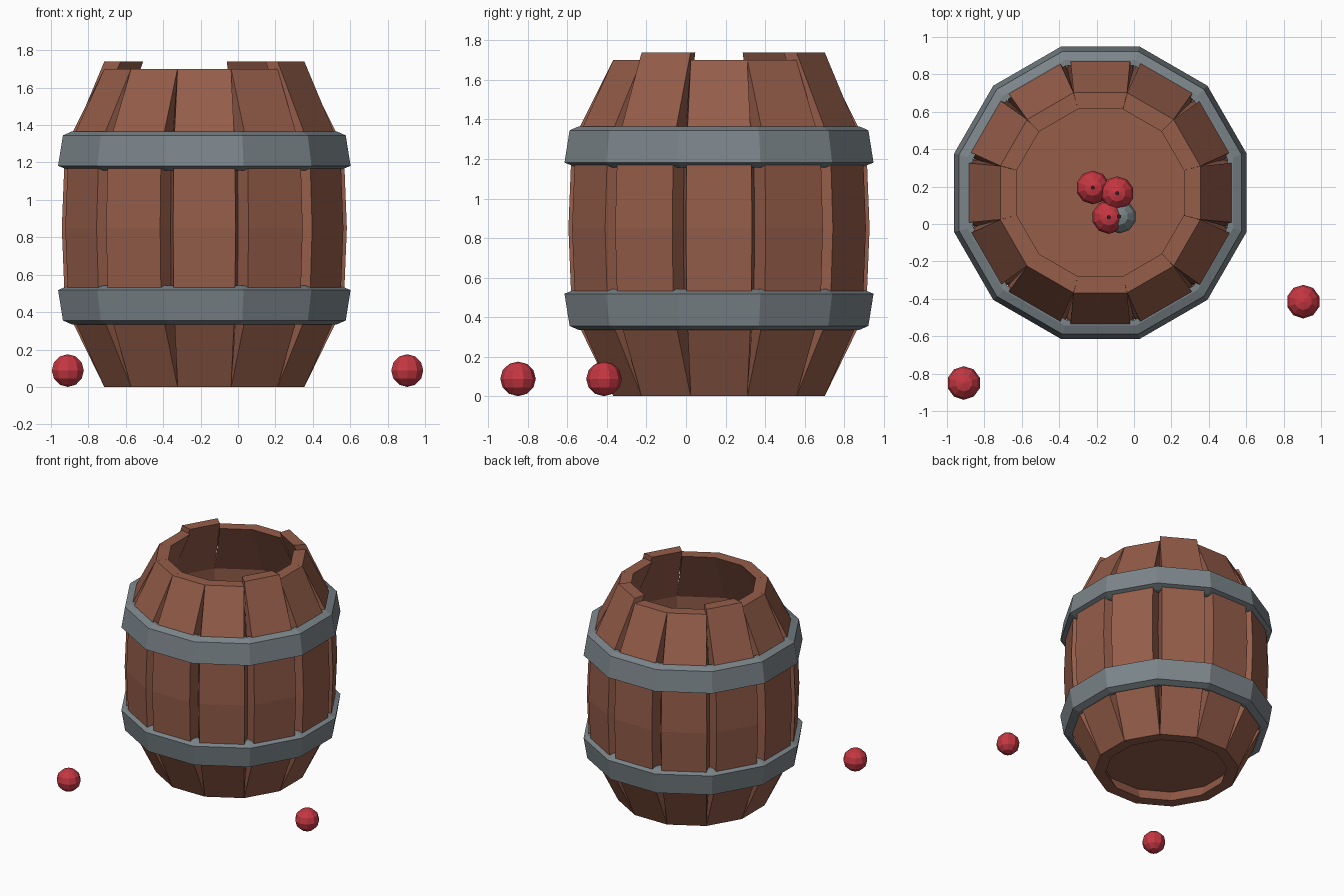
import bpy, bmesh, math
from mathutils import Matrix, Vector

if "Cube" in bpy.data.objects:
    bpy.data.objects.remove(bpy.data.objects["Cube"])

CX, CY = -0.18, 0.167           # barrel axis
T15 = math.tan(math.radians(15))


def material(name, rgb):
    m = bpy.data.materials.new(name)
    m.diffuse_color = (*rgb, 1)
    m.use_nodes = True
    m.node_tree.nodes["Principled BSDF"].inputs["Base Color"].default_value = m.diffuse_color
    return m


WOOD = material("brown wood", (0.30, 0.11, 0.068))
IRON = material("grey iron", (0.20, 0.235, 0.255))
RED = material("red", (0.56, 0.038, 0.055))
DARK = material("dark stem", (0.03, 0.015, 0.012))


def finish(name, bm, mat, loc):
    bmesh.ops.recalc_face_normals(bm, faces=bm.faces)
    me = bpy.data.meshes.new(name)
    bm.to_mesh(me)
    bm.free()
    me.materials.append(mat)
    ob = bpy.data.objects.new(name, me)
    ob.location = loc
    bpy.context.collection.objects.link(ob)
    return ob


def loft(bm, rings, closed):
    """Join rings of points with quads; cap the ends or close the loop."""
    vs = [[bm.verts.new(p) for p in r] for r in rings]
    n = len(vs[0])
    pairs = list(zip(vs, vs[1:])) + ([(vs[-1], vs[0])] if closed else [])
    for a, b in pairs:
        for i in range(n):
            j = (i + 1) % n
            bm.faces.new((a[i], a[j], b[j], b[i]))
    if not closed:
        bm.faces.new(vs[0][::-1])
        bm.faces.new(vs[-1])


# Staves: (z, outer distance, half width), grooves closing at both ends
PROFILE = [(0, 0.535, 0.143), (0.43, 0.745, 0.163), (0.85, 0.762, 0.167),
           (1.28, 0.745, 0.163), (1.70, 0.535, 0.143)]
THICK = 0.088
TALL = (2, 5, 11)               # staves that stick up above the rim

bm = bmesh.new()
for k in range(12):
    rot = Matrix.Rotation(math.radians(30 * k), 3, 'Z')
    rings = []
    for i, (z, r, w) in enumerate(PROFILE):
        if i == 4 and k in TALL:
            z += 0.04
        ri = r - THICK
        wi = ri * T15
        rings.append([rot @ Vector(p) for p in
                      ((r, -w, z), (r, w, z), (ri, wi, z), (ri, -wi, z))])
    loft(bm, rings, False)
finish("barrel_staves", bm, WOOD, (CX, CY, 0))


# Hoops: twelve-sided rings with a slanted outer face
def hoop(name, section):
    bm = bmesh.new()
    rings = []
    for k in range(12):
        a = math.radians(30 * k + 15)
        c = 1 / math.cos(math.radians(15))
        rings.append([(r * c * math.cos(a), r * c * math.sin(a), z)
                      for r, z in section])
    loft(bm, rings, True)
    finish(name, bm, IRON, (CX, CY, 0))


SECTION = [(0.68, 1.365), (0.71, 1.365), (0.756, 1.345),
           (0.782, 1.182), (0.72, 1.157), (0.68, 1.157)]
hoop("upper_hoop", SECTION)
hoop("lower_hoop", [(r, 1.70 - z) for r, z in SECTION])

# Barrel floor, recessed above the bottom rim
bm = bmesh.new()
bmesh.ops.create_cone(bm, cap_ends=True, segments=12, radius1=0.51,
                      radius2=0.52, depth=0.04,
                      matrix=Matrix.Rotation(math.radians(15), 4, 'Z'))
finish("barrel_floor", bm, WOOD, (CX, CY, 0.12))


# Balls on the ground and inside the barrel
def ball(name, x, y, z, mat, stem):
    bm = bmesh.new()
    bmesh.ops.create_uvsphere(bm, u_segments=10, v_segments=6, radius=0.09)
    bmesh.ops.scale(bm, vec=(1, 1, 0.97), verts=bm.verts)
    finish(name, bm, mat, (x, y, z))
    if stem:
        bm = bmesh.new()
        bmesh.ops.create_cone(bm, cap_ends=True, segments=6, radius1=0.011,
                              radius2=0.011, depth=0.03)
        finish(name + "_stem", bm, DARK, (x, y, z + 0.09))


ball("ground_ball_left", -0.91, -0.85, 0.0873, RED, False)
ball("ground_ball_right", 0.905, -0.415, 0.0873, RED, False)
ball("inner_ball_a", -0.22, 0.195, 0.225, RED, True)
ball("inner_ball_b", -0.09, 0.165, 0.26, RED, True)
ball("inner_ball_c", -0.135, 0.037, 0.245, RED, True)
ball("inner_ball_grey", -0.078, 0.04, 0.225, IRON, True)
